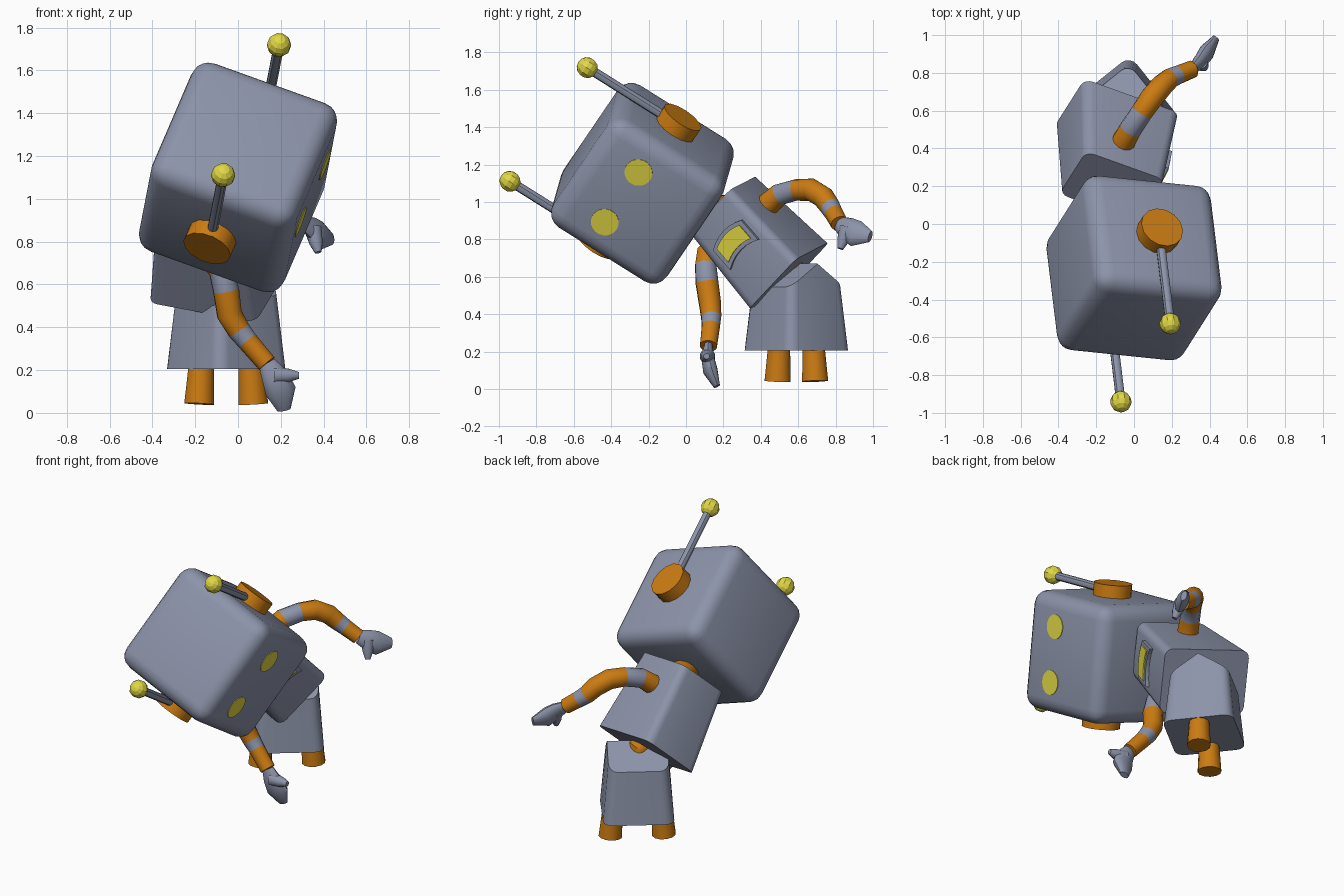
import bpy, bmesh, math
from mathutils import Vector, Matrix

if "Cube" in bpy.data.objects:
    bpy.data.objects.remove(bpy.data.objects["Cube"])


def material(name, rgb):
    m = bpy.data.materials.new(name)
    m.diffuse_color = (*rgb, 1)
    m.use_nodes = True
    m.node_tree.nodes["Principled BSDF"].inputs["Base Color"].default_value = m.diffuse_color
    return m


GREY = material("blue grey metal", (0.265, 0.295, 0.40))
ORANGE = material("orange metal", (0.60, 0.20, 0.006))
YELLOW = material("yellow lamp", (0.76, 0.69, 0.06))


def finish(name, bm, mats, smooth=True):
    bmesh.ops.recalc_face_normals(bm, faces=bm.faces)
    me = bpy.data.meshes.new(name)
    bm.to_mesh(me)
    bm.free()
    ob = bpy.data.objects.new(name, me)
    bpy.context.collection.objects.link(ob)
    for m in mats:
        me.materials.append(m)
    if smooth:
        bpy.ops.object.select_all(action='DESELECT')
        ob.select_set(True)
        bpy.context.view_layer.objects.active = ob
        bpy.ops.object.shade_smooth_by_angle(angle=math.radians(36))
    return ob


def frame(origin, x, y, z):
    """Matrix from part axes: x forward, y to its left, z up."""
    m = Matrix((x, y, z)).transposed().to_4x4()
    m.translation = origin
    return m


def loft(name, mat, sections, roof=0.0):
    """Rounded box through (z, half depth, half width, corner radius)."""
    bm = bmesh.new()
    rings = []
    for k, (z, hx, hy, r) in enumerate(sections):
        pts = []
        for q, (sx, sy) in enumerate(((1, 1), (-1, 1), (-1, -1), (1, -1))):
            for i in range(5):
                a = math.pi / 2 * (q + i / 4)
                pts.append((sx * (hx - r) + r * math.cos(a), sy * (hy - r) + r * math.sin(a)))
            if q in (0, 2):
                pts.append((0, sy * hy))
        up = roof if k == len(sections) - 1 else 0
        rings.append([bm.verts.new(mat @ Vector((x, y, z + up * (1 - abs(x) / hx)))) for x, y in pts])
    n = len(rings[0])
    for a, b in zip(rings, rings[1:]):
        for i in range(n):
            bm.faces.new((a[i], a[(i + 1) % n], b[(i + 1) % n], b[i]))
    bm.faces.new(rings[0])
    top = bm.verts.new(mat @ Vector((0, 0, sections[-1][0] + roof)))
    for i in range(n):
        bm.faces.new((rings[-1][i], rings[-1][(i + 1) % n], top))
    return finish(name, bm, [GREY])


def tube(name, path, radii, mats, stripes=None, side=None, flat=1.0, n=12):
    """Tube along a path; stripes gives one material index per span."""
    path = [Vector(p) for p in path]
    bm = bmesh.new()
    rings = []
    for i, p in enumerate(path):
        t = (path[min(i + 1, len(path) - 1)] - path[max(i - 1, 0)]).normalized()
        if side is None:
            side = t.orthogonal()
        side = (Vector(side) - t * t.dot(Vector(side))).normalized()
        other = t.cross(side)
        rings.append([bm.verts.new(p + radii[i] * (side * math.cos(a) + other * flat * math.sin(a)))
                      for a in (2 * math.pi * k / n for k in range(n))])
    for s, (a, b) in enumerate(zip(rings, rings[1:])):
        for i in range(n):
            f = bm.faces.new((a[i], a[(i + 1) % n], b[(i + 1) % n], b[i]))
            f.material_index = stripes[s] if stripes else 0
    bm.faces.new(rings[0])
    bm.faces.new(rings[-1])
    return finish(name, bm, mats)


# Head: strongly tilted rounded cube
e = Vector((0.335, 0.53, 0.78)).normalized()
f = Vector((0.935, -0.09, -0.325))
f = (f - e * f.dot(e)).normalized()
H = frame((0, -0.233, 1.10), f, e, f.cross(e))
bm = bmesh.new()
bmesh.ops.create_cube(bm, size=0.724)
bmesh.ops.bevel(bm, geom=bm.edges[:], offset=0.09, segments=4, profile=0.5, affect='EDGES')
bm.transform(H)
finish("head", bm, [GREY])

# Eyes, ears and antennas, mirrored across the head
for s, tag in ((1, "left"), (-1, "right")):
    tube(tag + "_eye", [H @ Vector((x, 0.17 * s, 0.09)) for x in (0.358, 0.366)],
         [0.075] * 2, [YELLOW], n=20)
    tube(tag + "_ear", [H @ Vector((0, y * s, 0.02)) for y in (0.33, 0.44)],
         [0.117] * 2, [ORANGE], n=14)
    tube(tag + "_antenna", [H @ Vector((0, 0.39 * s, z)) for z in (0.03, 0.57)],
         [0.025] * 2, [GREY], n=10)
    bm = bmesh.new()
    bmesh.ops.create_uvsphere(bm, u_segments=10, v_segments=7, radius=0.057)
    bm.transform(H @ Matrix.Translation((0, 0.39 * s, 0.595)))
    finish(tag + "_antenna_ball", bm, [YELLOW], smooth=False)

# Torso: tapered box leaning sideways
T_F, T_L, T_U = Vector((0.92, -0.33, -0.17)), Vector((0.40, 0.63, 0.67)), Vector((-0.05, -0.68, 0.73))
T = frame((-0.09, 0.55, 0.605), T_F, T_L, T_U)
loft("torso", T, [(0, 0.275, 0.203, 0.05), (0.52, 0.227, 0.178, 0.05)])


# Arched chest plate with a lamp set into its frame
def chest_plate(name, half_w, half_h, back, front, mat):
    bm = bmesh.new()
    steps = [half_w * i / 3 for i in range(-3, 4)]
    outline = [(s, half_h - 2.2 * s * s) for s in steps]
    outline += [(s, -half_h - 2.2 * s * s) for s in reversed(steps)]
    loops = []
    for d in (back, front):
        loops.append([bm.verts.new(T @ Vector((0.275 - 0.092 * (0.32 + v) + d, s, 0.32 + v)))
                      for s, v in outline])
        bm.faces.new(loops[-1])
    n = len(outline)
    for i in range(n):
        bm.faces.new((loops[0][i], loops[0][(i + 1) % n], loops[1][(i + 1) % n], loops[1][i]))
    finish(name, bm, [mat], smooth=False)


chest_plate("chest_frame", 0.12, 0.07, -0.02, 0.022, GREY)
chest_plate("chest_lamp", 0.095, 0.048, 0.0, 0.03, YELLOW)

# Pelvis: standing rounded box with a roof-shaped top
P = frame((-0.055, 0.59, 0), Vector((0.62, -0.78, 0)), Vector((0.78, 0.62, 0)), Vector((0, 0, 1)))
loft("pelvis", P, [(0.205, 0.215, 0.215, 0.06), (0.545, 0.183, 0.183, 0.055)], roof=0.125)

# Neck, spine and legs
tube("neck", [T @ Vector((0, 0, 0.48)), H @ Vector((0, 0, -0.3))], [0.085] * 2, [ORANGE])
tube("spine", [(-0.05, 0.60, 0.55), (-0.065, 0.60, 0.62), T @ Vector((0, 0, 0.06))],
     [0.065] * 3, [ORANGE])
for s, tag in ((1, "left"), (-1, "right")):
    tube(tag + "_leg", [P @ Vector((0, y * s, z)) for y, z in ((0.162, 0.042), (0.145, 0.28))],
         [0.072, 0.058], [ORANGE])

# Striped arms with mitten hands
arms = {
    "left": ([(-0.065, 0.42, 0.97), (-0.02, 0.50, 1.04), (0.04, 0.59, 1.065), (0.095, 0.67, 1.065),
              (0.15, 0.735, 1.025), (0.19, 0.77, 0.975), (0.235, 0.79, 0.94), (0.31, 0.82, 0.885)],
             (0, 1, 0, 0, 0, 1, 0),
             [(0.31, 0.82, 0.885), (0.35, 0.86, 0.86), (0.385, 0.91, 0.83), (0.435, 0.985, 0.815)],
             (0.375, 0.825, 0.75)),
    "right": ([(-0.19, 0.19, 0.75), (-0.12, 0.11, 0.72), (-0.08, 0.105, 0.665), (-0.055, 0.112, 0.57),
               (-0.04, 0.128, 0.46), (0.005, 0.135, 0.385), (0.045, 0.133, 0.335), (0.135, 0.12, 0.23)],
              (0, 0, 1, 0, 0, 1, 0),
              [(0.135, 0.12, 0.23), (0.17, 0.115, 0.175), (0.20, 0.13, 0.10), (0.215, 0.165, 0.015)],
              (0.285, 0.11, 0.175)),
}
for tag, (path, stripes, hand, thumb) in arms.items():
    tube(tag + "_arm", path, [0.064, 0.06, 0.058, 0.062, 0.06, 0.055, 0.05, 0.047],
         [ORANGE, GREY], stripes)
    wrist, thumb = Vector(hand[1]), Vector(thumb)
    tube(tag + "_hand", hand, [0.042, 0.062, 0.072, 0.032], [GREY], side=thumb - wrist, flat=0.55)
    tube(tag + "_thumb", [wrist, wrist.lerp(thumb, 0.6), thumb], [0.042, 0.032, 0.016], [GREY])
